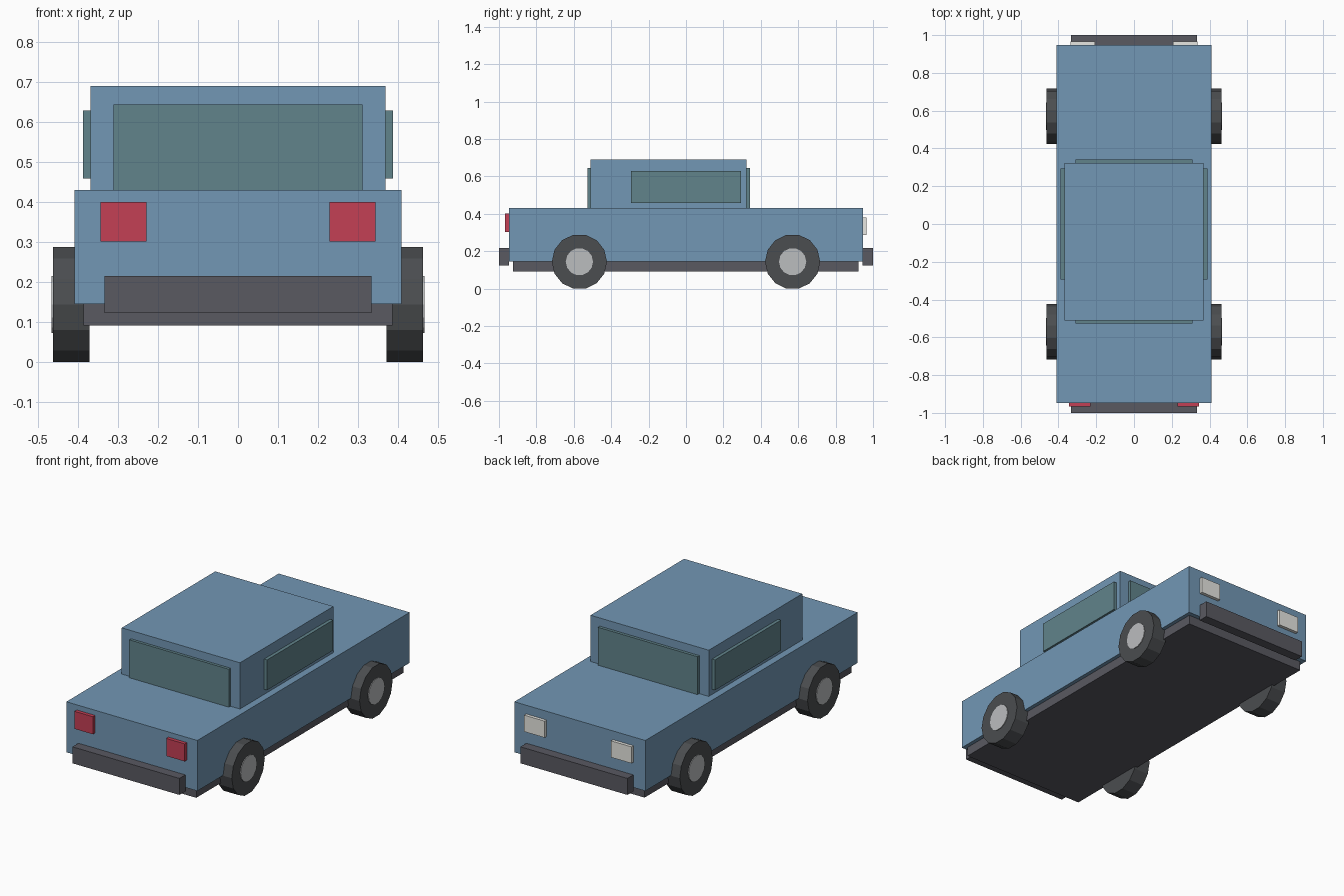
import bpy
import math

if "Cube" in bpy.data.objects:
    bpy.data.objects.remove(bpy.data.objects["Cube"])


def material(name, rgb):
    m = bpy.data.materials.new(name)
    m.diffuse_color = (*rgb, 1)
    m.use_nodes = True
    m.node_tree.nodes["Principled BSDF"].inputs["Base Color"].default_value = m.diffuse_color
    return m


PAINT = material("blue_paint", (0.17, 0.31, 0.46))
GLASS = material("tinted_glass", (0.12, 0.23, 0.26))
RED = material("red_lens", (0.55, 0.05, 0.09))
WHITE = material("clear_lens", (0.80, 0.80, 0.76))
DARK = material("dark_trim", (0.10, 0.10, 0.12))
RUBBER = material("rubber", (0.07, 0.075, 0.08))
METAL = material("hub_metal", (0.50, 0.51, 0.52))


def box(name, x, y, z, mat):
    """Box from (min, max) ranges on each axis."""
    bpy.ops.mesh.primitive_cube_add(
        size=1, location=[(a + b) / 2 for a, b in (x, y, z)])
    ob = bpy.context.object
    ob.name = name
    ob.scale = [b - a for a, b in (x, y, z)]
    bpy.ops.object.transform_apply(location=False, rotation=False, scale=True)
    ob.data.materials.append(mat)


def disc(name, radius, x0, x1, y, z, mat):
    """14-sided cylinder along x, flat side down."""
    bpy.ops.mesh.primitive_cylinder_add(
        vertices=14, radius=radius, depth=abs(x1 - x0),
        location=((x0 + x1) / 2, y, z), rotation=(0, math.pi / 2, 0))
    ob = bpy.context.object
    ob.name = name
    # primitive starts with a vertex on local y, which stays on world y
    ob.data.materials.append(mat)


# Body shell
box("chassis", (-0.387, 0.387), (-0.925, 0.922), (0.092, 0.15), DARK)
box("body", (-0.409, 0.409), (-0.947, 0.947), (0.145, 0.43), PAINT)
box("cabin", (-0.369, 0.369), (-0.51, 0.324), (0.425, 0.691), PAINT)

# Windows
box("front_window", (-0.311, 0.311), (-0.526, -0.505), (0.431, 0.645), GLASS)
box("back_window", (-0.311, 0.311), (0.319, 0.341), (0.431, 0.645), GLASS)
for s, side in ((-1, "left"), (1, "right")):
    x = sorted((s * 0.364, s * 0.388))
    box(side + "_window", x, (-0.294, 0.294), (0.459, 0.63), GLASS)

# Bumpers
box("front_bumper", (-0.334, 0.334), (-1.0, -0.945), (0.123, 0.216), DARK)
box("back_bumper", (-0.334, 0.334), (0.945, 1.0), (0.123, 0.216), DARK)

# Lights and wheels, mirrored left and right
for s, side in ((-1, "left"), (1, "right")):
    box(side + "_red_light", sorted((s * 0.229, s * 0.344)),
        (-0.967, -0.94), (0.302, 0.401), RED)
    box(side + "_white_light", sorted((s * 0.207, s * 0.335)),
        (0.94, 0.965), (0.288, 0.381), WHITE)
    for y, end in ((-0.57, "front"), (0.57, "back")):
        name = end + "_" + side
        disc(name + "_tyre", 0.1475, s * 0.371, s * 0.463, y, 0.1438, RUBBER)
        disc(name + "_hub", 0.073, s * 0.44, s * 0.467, y, 0.1438, METAL)
